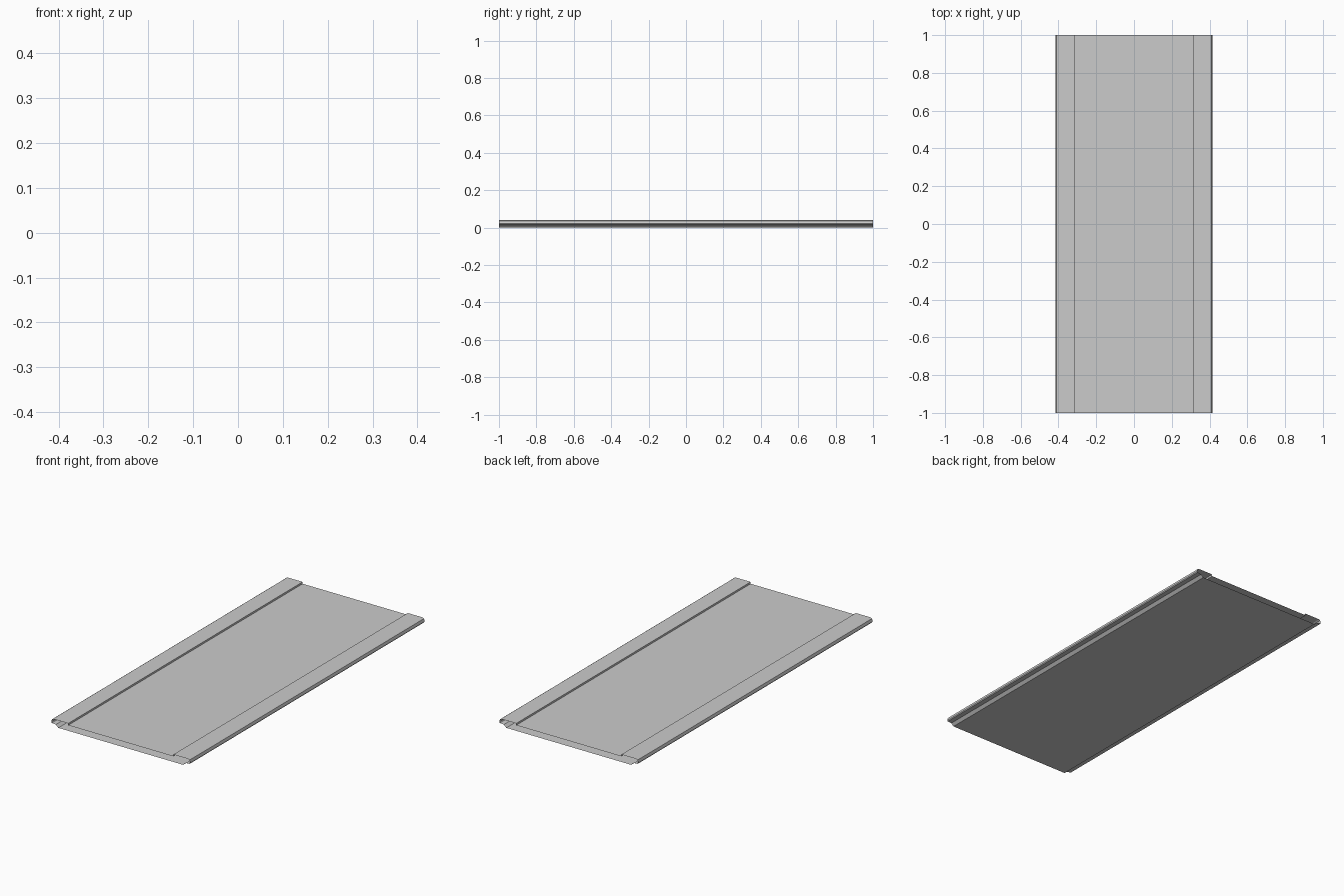
import bpy, bmesh

if "Cube" in bpy.data.objects:
    bpy.data.objects.remove(bpy.data.objects["Cube"])

# Right half of the cross-section (x, z), from the recessed deck round to the base
half = [(0.314, 0.030), (0.314, 0.040), (0.404, 0.040), (0.411, 0.036),
        (0.415, 0.021), (0.412, 0.016), (0.388, 0.014), (0.373, 0.0)]
profile = half + [(-x, z) for x, z in reversed(half)]


def open_extrusion(name, points, y0, y1):
    """Sweep a closed profile along y as a shell with open ends."""
    bm = bmesh.new()
    front = [bm.verts.new((x, y0, z)) for x, z in points]
    back = [bm.verts.new((x, y1, z)) for x, z in points]
    n = len(points)
    for i in range(n):
        j = (i + 1) % n
        bm.faces.new((front[i], front[j], back[j], back[i]))
    bmesh.ops.recalc_face_normals(bm, faces=bm.faces)
    # make sure the base faces downwards
    bm.faces.ensure_lookup_table()
    base = min(bm.faces, key=lambda f: f.calc_center_median().z)
    if base.normal.z > 0:
        bmesh.ops.reverse_faces(bm, faces=bm.faces)
    mesh = bpy.data.meshes.new(name)
    bm.to_mesh(mesh)
    bm.free()
    obj = bpy.data.objects.new(name, mesh)
    bpy.context.collection.objects.link(obj)
    return obj


# Long hollow panel with raised side rails and open ends
open_extrusion("panel_shell", profile, -1.0, 1.0)
